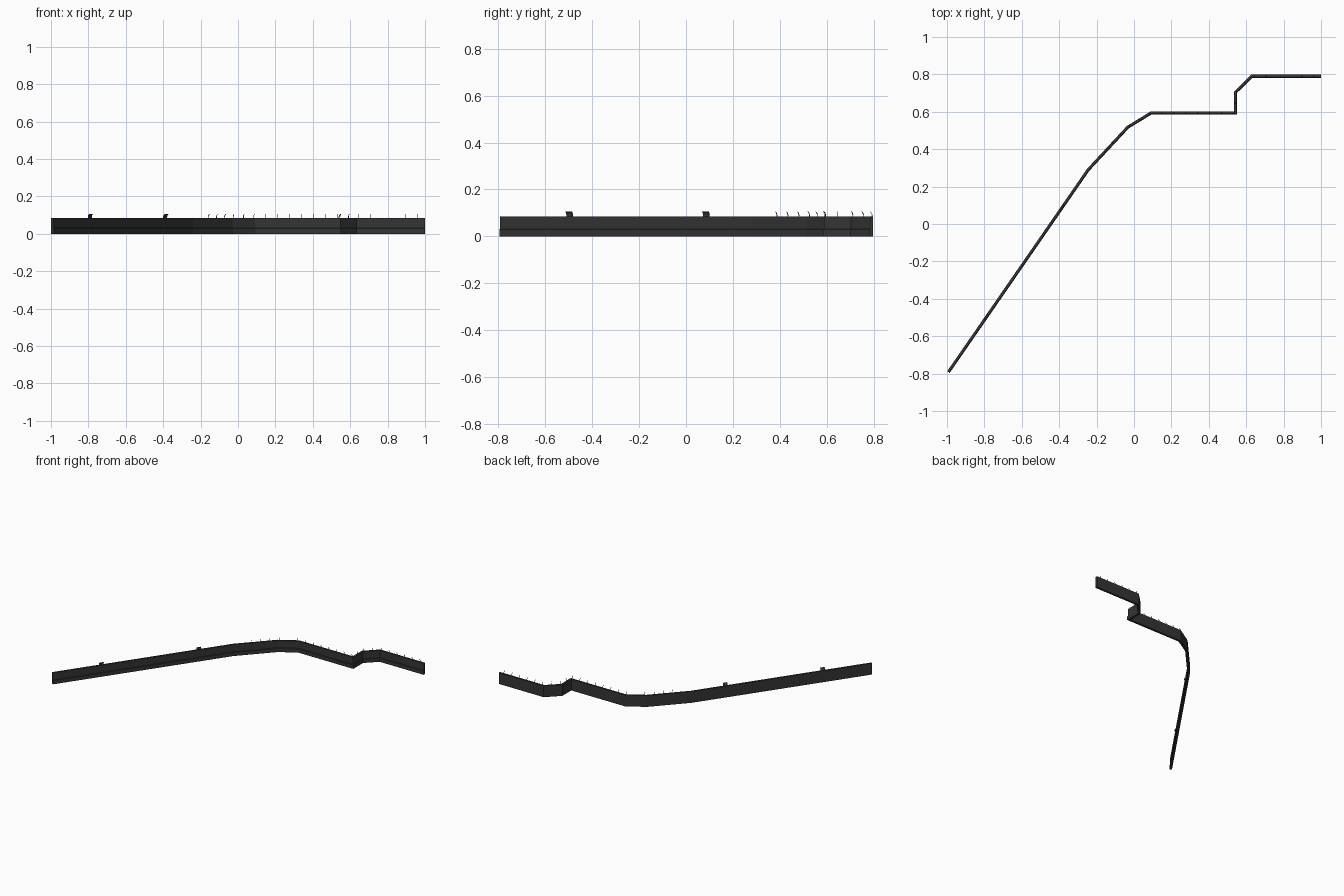
import bpy, bmesh
from mathutils import Vector

if "Cube" in bpy.data.objects:
    bpy.data.objects.remove(bpy.data.objects["Cube"])

dark = bpy.data.materials.new("dark_grey")
dark.diffuse_color = (0.035, 0.035, 0.035, 1)
dark.use_nodes = True
dark.node_tree.nodes["Principled BSDF"].inputs["Base Color"].default_value = dark.diffuse_color

# Plan of the wall centre line
PATH = [Vector(p) for p in [(-0.992, -0.791), (-0.245, 0.29), (-0.033, 0.518), (0.09, 0.593),
                            (0.543, 0.593), (0.543, 0.705), (0.63, 0.79), (1.0, 0.79)]]


def right_of(d):
    return Vector((d.y, -d.x))


def finish(name, bm):
    bmesh.ops.recalc_face_normals(bm, faces=bm.faces)
    me = bpy.data.meshes.new(name)
    bm.to_mesh(me)
    bm.free()
    ob = bpy.data.objects.new(name, me)
    me.materials.append(dark)
    bpy.context.collection.objects.link(ob)
    return ob


def loft(bm, rings):
    rings = [[bm.verts.new(c) for c in r] for r in rings]
    n = len(rings[0])
    for a, b in zip(rings, rings[1:]):
        for i in range(n):
            j = (i + 1) % n
            bm.faces.new((a[i], a[j], b[j], b[i]))
    bm.faces.new(rings[0])
    bm.faces.new(rings[-1][::-1])


def sweep(name, profile):
    """Sweep an (offset, height) profile along the path with mitred corners."""
    dirs = [(b - a).normalized() for a, b in zip(PATH, PATH[1:])]
    rings = []
    for i, p in enumerate(PATH):
        a = right_of(dirs[max(i - 1, 0)])
        b = right_of(dirs[min(i, len(dirs) - 1)])
        m = (a + b) / (1 + a.dot(b))
        rings.append([(p.x + m.x * o, p.y + m.y * o, z) for o, z in profile])
    bm = bmesh.new()
    loft(bm, rings)
    return finish(name, bm)


# Wall with a shallow ledge along the front of its foot
sweep("wall", [(-0.008, 0), (0.0085, 0), (0.0085, 0.028), (0.0055, 0.031),
               (0.0055, 0.085), (-0.008, 0.085)])


def along(s):
    """Point and direction at distance s along the path."""
    for a, b in zip(PATH, PATH[1:]):
        d = b - a
        if s <= d.length:
            return a + d.normalized() * s, d.normalized()
        s -= d.length
    return PATH[-1], d.normalized()


def hook(bm, s, width, thick):
    """Curved bracket on the wall top, leaning over the front."""
    p, d = along(s)
    r = right_of(d)
    rings = []
    for o, z in [(-0.003, 0.083), (-0.0035, 0.092), (-0.001, 0.099), (0.005, 0.106)]:
        rings.append([(*(p + d * u * width / 2 + r * (o + v * thick / 2)), z)
                      for u, v in ((-1, -1), (1, -1), (1, 1), (-1, 1))])
    loft(bm, rings)


# Row of thin hooks
bm = bmesh.new()
start = (PATH[1] - PATH[0]).length + 0.13
total = sum((b - a).length for a, b in zip(PATH, PATH[1:]))
s = start
while s < total - 0.01:
    hook(bm, s, 0.0025, 0.0025)
    s += 0.064
finish("top_hooks", bm)

# Two wide brackets on the long straight
bm = bmesh.new()
for y in (-0.498, 0.085):
    hook(bm, (y - PATH[0].y) / (PATH[1] - PATH[0]).normalized().y, 0.032, 0.004)
finish("wide_brackets", bm)
